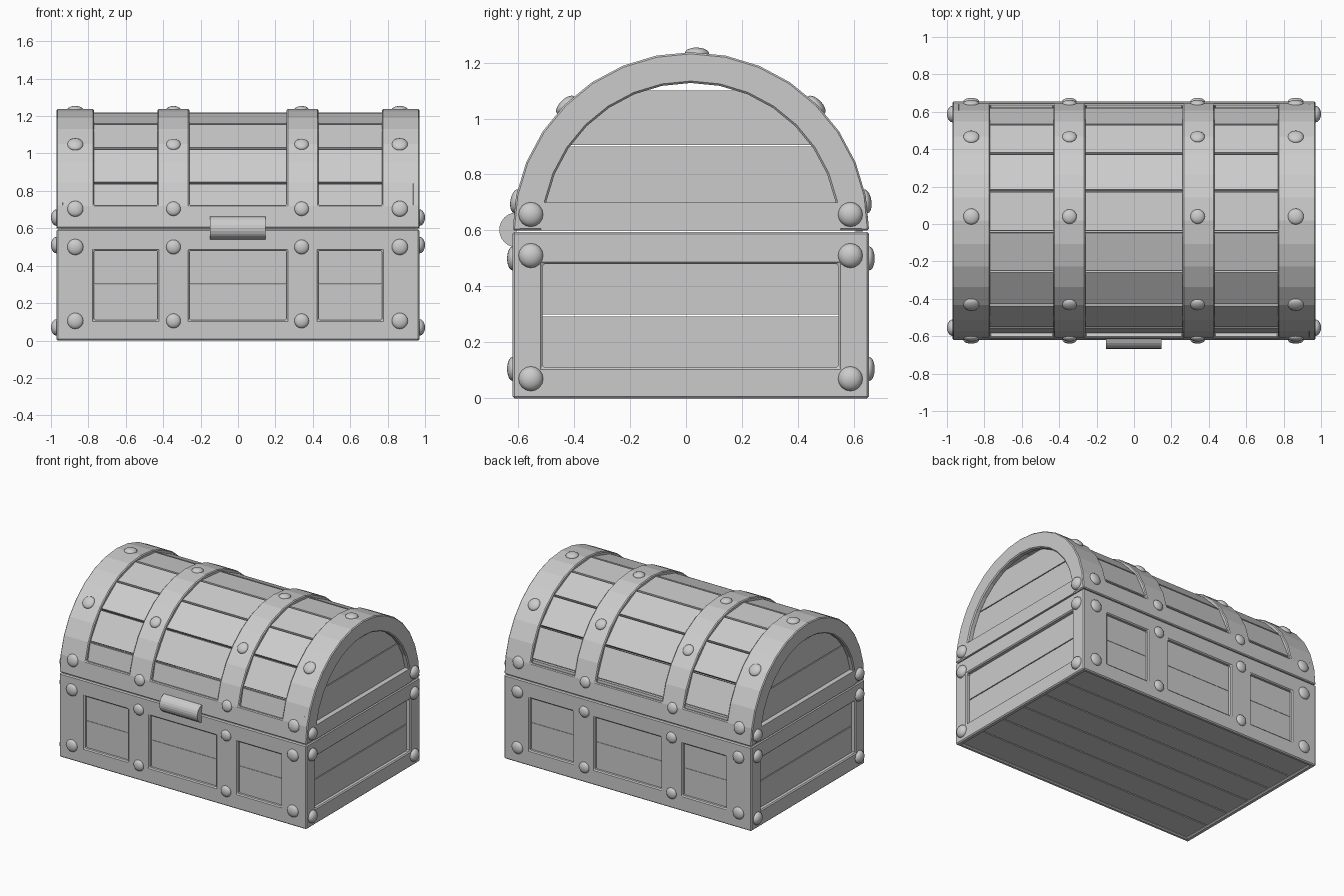
import bpy, bmesh, math
from mathutils import Vector

if "Cube" in bpy.data.objects:
    bpy.data.objects.remove(bpy.data.objects["Cube"])

CY, R, Z0 = 0.0175, 0.637, 0.6      # depth centre, lid radius, lid hinge height
HX = 0.97                           # half length

grey = bpy.data.materials.new("plain grey")
grey.diffuse_color = (0.6, 0.6, 0.6, 1)
grey.use_nodes = True
grey.node_tree.nodes["Principled BSDF"].inputs["Base Color"].default_value = grey.diffuse_color


def add(name, bm, bevel=0.0, smooth=False):
    bmesh.ops.remove_doubles(bm, verts=bm.verts, dist=1e-5)
    bmesh.ops.recalc_face_normals(bm, faces=bm.faces)
    me = bpy.data.meshes.new(name)
    bm.to_mesh(me)
    bm.free()
    me.materials.append(grey)
    for p in me.polygons:
        p.use_smooth = smooth
    ob = bpy.data.objects.new(name, me)
    bpy.context.collection.objects.link(ob)
    if bevel:
        m = ob.modifiers.new("edge", 'BEVEL')
        m.width, m.segments = bevel, 1
        m.limit_method, m.angle_limit = 'ANGLE', math.radians(60)
    return ob


def slab(name, us, vs, thick, f, keep=lambda i, j: True, bevel=0.0):
    """Thick sheet on a grid; f(u, v, depth) gives the point, keep() leaves windows."""
    bm = bmesh.new()
    nu, nv = len(us) - 1, len(vs) - 1
    P = {}
    for i, u in enumerate(us):
        for j, v in enumerate(vs):
            for k, d in enumerate((0, thick)):
                P[i, j, k] = bm.verts.new(f(u, v, d))

    def solid(i, j):
        return 0 <= i < nu and 0 <= j < nv and keep(i, j)
    for i in range(nu):
        for j in range(nv):
            if not solid(i, j):
                continue
            c = [(i, j), (i + 1, j), (i + 1, j + 1), (i, j + 1)]
            near = [(i, j - 1), (i + 1, j), (i, j + 1), (i - 1, j)]
            bm.faces.new([P[a, b, 0] for a, b in c])
            bm.faces.new([P[a, b, 1] for a, b in reversed(c)])
            for n in range(4):
                if not solid(*near[n]):
                    a, b = c[n], c[(n + 1) % 4]
                    bm.faces.new([P[(*b, 0)], P[(*a, 0)], P[(*a, 1)], P[(*b, 1)]])
    loose = [v for v in bm.verts if not v.link_faces]
    bmesh.ops.delete(bm, geom=loose, context='VERTS')
    return add(name, bm, bevel)


def box(name, x0, x1, y0, y1, z0, z1, bevel=0.0):
    return slab(name, (x0, x1), (y0, y1), z1 - z0, lambda u, v, d: (u, v, z0 + d), bevel=bevel)


def rivet(name, pos, normal, r, h):
    bm = bmesh.new()
    bmesh.ops.create_uvsphere(bm, u_segments=16, v_segments=10, radius=1)
    bmesh.ops.scale(bm, vec=(r, r, h), verts=bm.verts)
    ob = add(name, bm, smooth=True)
    ob.location = pos
    ob.rotation_mode = 'QUATERNION'
    ob.rotation_quaternion = Vector((0, 0, 1)).rotation_difference(Vector(normal))


XS = [-HX, -0.77, -0.43, -0.26, 0.26, 0.43, 0.77, HX]
ZS = [0, 0.11, 0.48, 0.595]

# Base frames and planks, front and back
for s, side in ((-1, "front"), (1, "back")):
    slab("base_frame_" + side, XS, ZS, 0.03,
         lambda u, v, d, s=s: (u, CY + s * (R - d), v),
         lambda i, j: i % 2 == 0 or j != 1, 0.007)
    for z0, z1 in ((0.09, 0.299), (0.301, 0.5)):
        slab("base_plank_" + side, (-0.94, 0.94), (z0, z1), 0.02,
             lambda u, v, d, s=s: (u, CY + s * (R - 0.024 - d), v))

# Base and lid ends
for s, side in ((-1, "left"), (1, "right")):
    slab("base_frame_" + side, [-R, -0.53, 0.527, R], ZS, 0.035,
         lambda u, v, d, s=s: (s * (HX - d), CY + u, v),
         lambda i, j: i != 1 or j != 1, 0.007)
    for z0, z1 in ((0.09, 0.293), (0.299, 0.5)):
        slab("base_plank_" + side, (-0.61, 0.61), (z0, z1), 0.02,
             lambda u, v, d, s=s: (s * (HX - 0.03 - d), CY + u, v))
    # arch ring and its bottom rail
    slab("lid_arch_" + side, [math.pi * k / 16 for k in range(17)], (0.527, R), 0.04,
         lambda u, v, d, s=s: (s * (HX - d), CY - v * math.cos(u), Z0 + v * math.sin(u)),
         bevel=0.007)
    slab("lid_rail_" + side, (-0.535, 0.535), (Z0, 0.70), 0.04,
         lambda u, v, d, s=s: (s * (HX - d), CY + u, v))
    # end planks follow the curve
    for z0, z1 in ((0.62, 0.90), (0.906, 1.10)):
        slab("lid_end_plank_" + side, (-1, 1), [z0 + (z1 - z0) * k / 4 for k in range(5)], 0.02,
             lambda u, v, d, s=s: (s * (HX - 0.035 - d),
                                   CY + u * math.sqrt(0.59 ** 2 - (v - Z0) ** 2), v))

# Lid straps and rims as one curved frame
slab("lid_straps", XS, [math.pi * k / 16 for k in range(17)], 0.03,
     lambda u, v, d: (u, CY - (R - d) * math.cos(v), Z0 + (R - d) * math.sin(v)),
     lambda i, j: i % 2 == 0 or j in (0, 15), 0.006)

# Flat lid planks around the barrel
for k in range(9):
    a = math.radians(-77.25 + 20.5 * k)

    def plank(u, v, d, a=a):
        r = 0.612 - d
        return (u, CY + r * math.sin(a) + v * math.cos(a),
                Z0 + r * math.cos(a) - v * math.sin(a))
    slab("lid_plank", (-0.945, 0.945), (-0.104, 0.104), 0.025, plank)

# Floor planks
for k in range(6):
    y = CY - 0.615 + k * 0.205
    box("floor_plank", -0.945, 0.945, y + 0.004, y + 0.201, 0.012, 0.035)

# Rivets on straps
for x in (-0.87, -0.345, 0.34, 0.865):
    r = 0.043 if abs(x) > 0.5 else 0.039
    for s in (-1, 1):
        for z in (0.105, 0.5):
            rivet("base_rivet", (x, CY + s * R, z), (0, s, 0), r, 0.02)
    for deg in (9.5, 45, 92, 135, 170.5):
        a = math.radians(deg)
        n = Vector((0, -math.cos(a), math.sin(a)))
        rivet("lid_rivet", Vector((x, CY, Z0)) + n * (R - 0.003), n, r, 0.02)

# Rivets on ends
for s in (-1, 1):
    for y in (-0.572, 0.57):
        for z in (0.07, 0.51, 0.657):
            rivet("end_rivet", (s * HX, CY + y, z), (s, 0, 0), 0.044, 0.03)

# Rounded front latch
arc = [math.radians(-90 + 180 * k / 12) for k in range(13)]
slab("latch", (-0.15, 0.147), arc, 0.06,
     lambda u, v, d: (u, -0.605 - (0.0625 - d) * math.cos(v), 0.602 + (0.0625 - d) * math.sin(v)))
